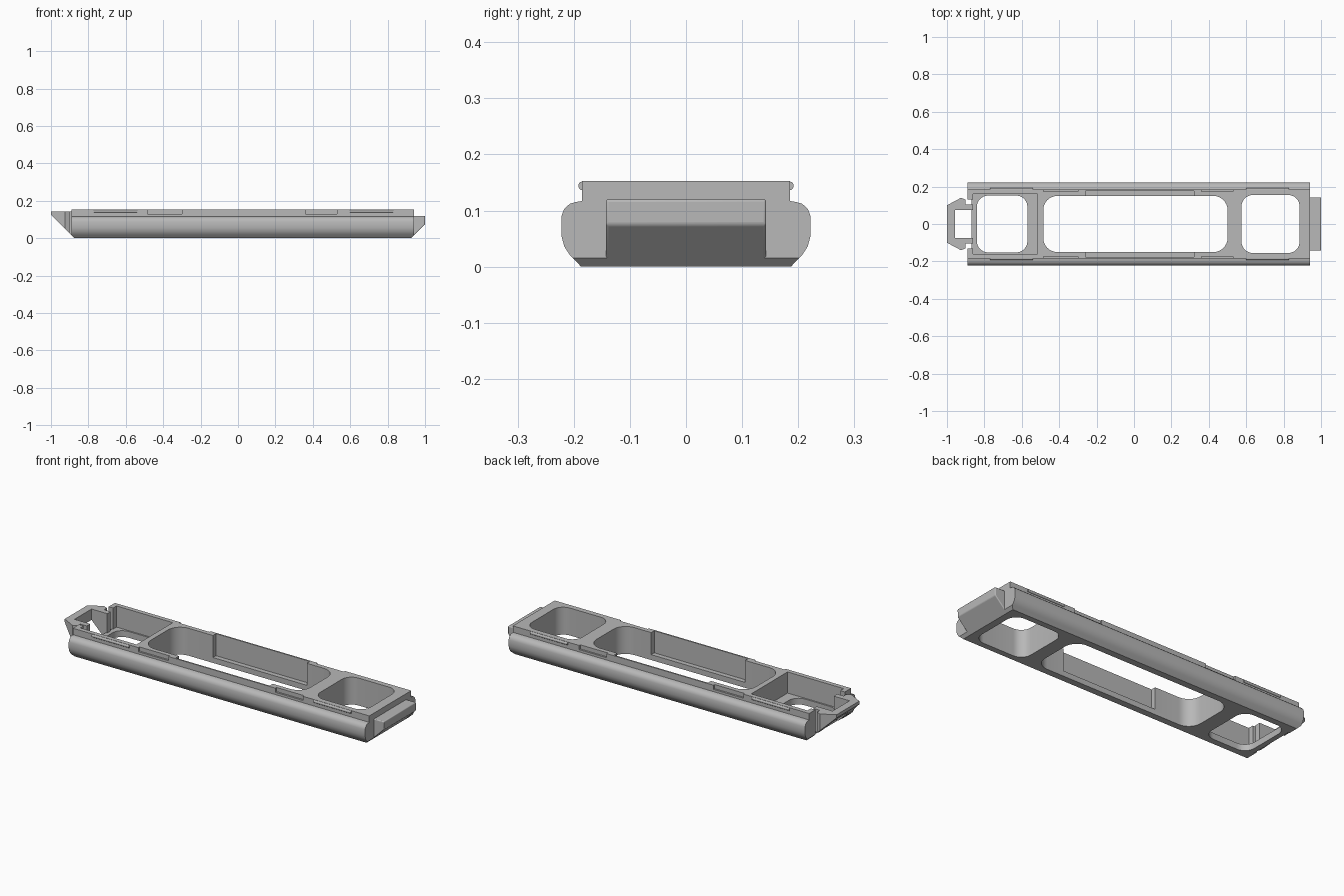
import bpy, bmesh, math
from mathutils import Vector

if "Cube" in bpy.data.objects:
    bpy.data.objects.remove(bpy.data.objects["Cube"], do_unlink=True)

grey = bpy.data.materials.new("light_grey")
grey.use_nodes = True
grey.diffuse_color = (0.48, 0.48, 0.48, 1)
grey.node_tree.nodes["Principled BSDF"].inputs["Base Color"].default_value = (0.48, 0.48, 0.48, 1)


def prism(name, points, offset, cuts=()):
    """Extrude a closed 3D outline, then trim it with (point, normal) planes."""
    bm = bmesh.new()
    face = bm.faces.new([bm.verts.new(p) for p in points])
    ext = bmesh.ops.extrude_face_region(bm, geom=[face])
    verts = [g for g in ext["geom"] if isinstance(g, bmesh.types.BMVert)]
    bmesh.ops.translate(bm, verts=verts, vec=Vector(offset))
    for point, normal in cuts:
        res = bmesh.ops.bisect_plane(bm, geom=bm.verts[:] + bm.edges[:] + bm.faces[:],
                                     plane_co=point, plane_no=normal, clear_outer=True)
        edges = [g for g in res["geom_cut"] if isinstance(g, bmesh.types.BMEdge)]
        bmesh.ops.edgeloop_fill(bm, edges=edges)
    bmesh.ops.recalc_face_normals(bm, faces=bm.faces)
    mesh = bpy.data.meshes.new(name)
    bm.to_mesh(mesh)
    bm.free()
    mesh.materials.append(grey)
    ob = bpy.data.objects.new(name, mesh)
    bpy.context.collection.objects.link(ob)
    return ob


def rounded(x0, x1, half, z, r, steps=8):
    """Rounded rectangle outline, symmetric about y = 0."""
    pts = []
    corners = [(x1 - r, half - r), (x0 + r, half - r), (x0 + r, r - half), (x1 - r, r - half)]
    for q, (cx, cy) in enumerate(corners):
        for i in range(steps + 1):
            a = (q + i / steps) * math.pi / 2
            pts.append((cx + r * math.cos(a), cy + r * math.sin(a), z))
    return pts


def box(name, x0, x1, y0, y1, z0, z1):
    pts = [(x0, y0, z0), (x1, y0, z0), (x1, y1, z0), (x0, y1, z0)]
    return prism(name, pts, (0, 0, z1 - z0))


def activate(ob):
    bpy.ops.object.select_all(action="DESELECT")
    ob.select_set(True)
    bpy.context.view_layer.objects.active = ob


def cut(ob, cutter):
    mod = ob.modifiers.new("cut", "BOOLEAN")
    mod.operation = "DIFFERENCE"
    mod.solver = "EXACT"
    mod.object = cutter
    cutter.hide_render = True
    activate(ob)
    bpy.ops.object.modifier_apply(modifier=mod.name)
    bpy.data.objects.remove(cutter, do_unlink=True)


def smooth(ob):
    activate(ob)
    bpy.ops.object.shade_smooth_by_angle(angle=math.radians(32))


# Long frame: rounded side rails with a raised deck
LEFT, RIGHT, TOP = -0.89, 0.94, 0.153
half = [(0.187, 0), (0.208, 0.022), (0.217, 0.036), (0.222, 0.055), (0.222, 0.09),
        (0.217, 0.103), (0.207, 0.112), (0.197, 0.115), (0.185, 0.117), (0.185, TOP)]
outline = half + [(-y, z) for y, z in reversed(half)]
frame = prism("frame", [(LEFT, y, z) for y, z in outline], (RIGHT - LEFT, 0, 0),
              [((RIGHT, 0, 0.015), (1, 0, -1)), ((LEFT, 0, 0.015), (-1, 0, -1))])

# Three openings through the frame
for x0, x1, h, r in [(-0.84, -0.57, 0.152, 0.06), (-0.485, 0.5, 0.15, 0.075),
                     (0.575, 0.885, 0.155, 0.06)]:
    cut(frame, prism("opening_cutter", rounded(x0, x1, h, -0.1, r), (0, 0, 0.4)))

# Sunken compartment beside the clip, open towards it
cut(frame, box("compartment_cutter", -0.862, -0.515, -0.16, 0.16, 0.035, 0.3))
cut(frame, box("end_gap_cutter", -0.95, -0.868, -0.13, 0.13, -0.1, 0.3))
cut(frame, box("end_sill_cutter", -0.88, -0.85, -0.13, 0.13, 0.035, 0.3))

for s in (-1, 1):
    # Recess inside the long opening
    cut(frame, box("recess_cutter", -0.26, 0.32, *sorted((s * 0.1, s * 0.177)), 0.03, 0.3))
    # Shallow notches on the outer deck edges
    for x0, x1 in [(-0.485, -0.3), (0.36, 0.53)]:
        cut(frame, box("notch_cutter", x0, x1, *sorted((s * 0.175, s * 0.2)), 0.13, 0.3))
smooth(frame)

for s, side in ((1, "back"), (-1, "front")):
    # Thin rounded snap ridges
    for x0, x1, end in [(-0.77, -0.54, "clip"), (0.6, 0.83, "plug")]:
        ring = [(x0, s * 0.184 + 0.008 * math.cos(a * math.pi / 6),
                 0.144 + 0.008 * math.sin(a * math.pi / 6)) for a in range(12)]
        smooth(prism(f"{side}_{end}_ridge", ring, (x1 - x0, 0, 0)))

    # Clip arms, sloped underneath
    plan = [(-1, 0.07), (-1, 0.1), (-0.925, 0.14), (-0.9, 0.13), (-0.9, 0.105),
            (-0.86, 0.105), (-0.86, 0.075), (-0.955, 0.075)]
    prism(f"{side}_clip_arm", [(x, s * y, 0.015) for x, y in plan], (0, 0, 0.128),
          [((-1, 0, 0.125), (-1, 0, -1))])

# Clip crossbar
bar = [(-1, 0.143), (-1, 0.125), (-0.957, 0.082), (-0.957, 0.143)]
prism("clip_crossbar", [(x, -0.09, z) for x, z in bar], (0, 0.18, 0))

# Tapered plug on the other end
side_view = [(0.92, 0.004), (0.929, 0.004), (1, 0.075), (1, 0.12), (0.92, 0.12)]
plug = prism("end_plug", [(x, -0.143, z) for x, z in side_view], (0, 0.286, 0))
bevel = plug.modifiers.new("soft_edges", "BEVEL")
bevel.width = 0.014
bevel.segments = 3
smooth(plug)
